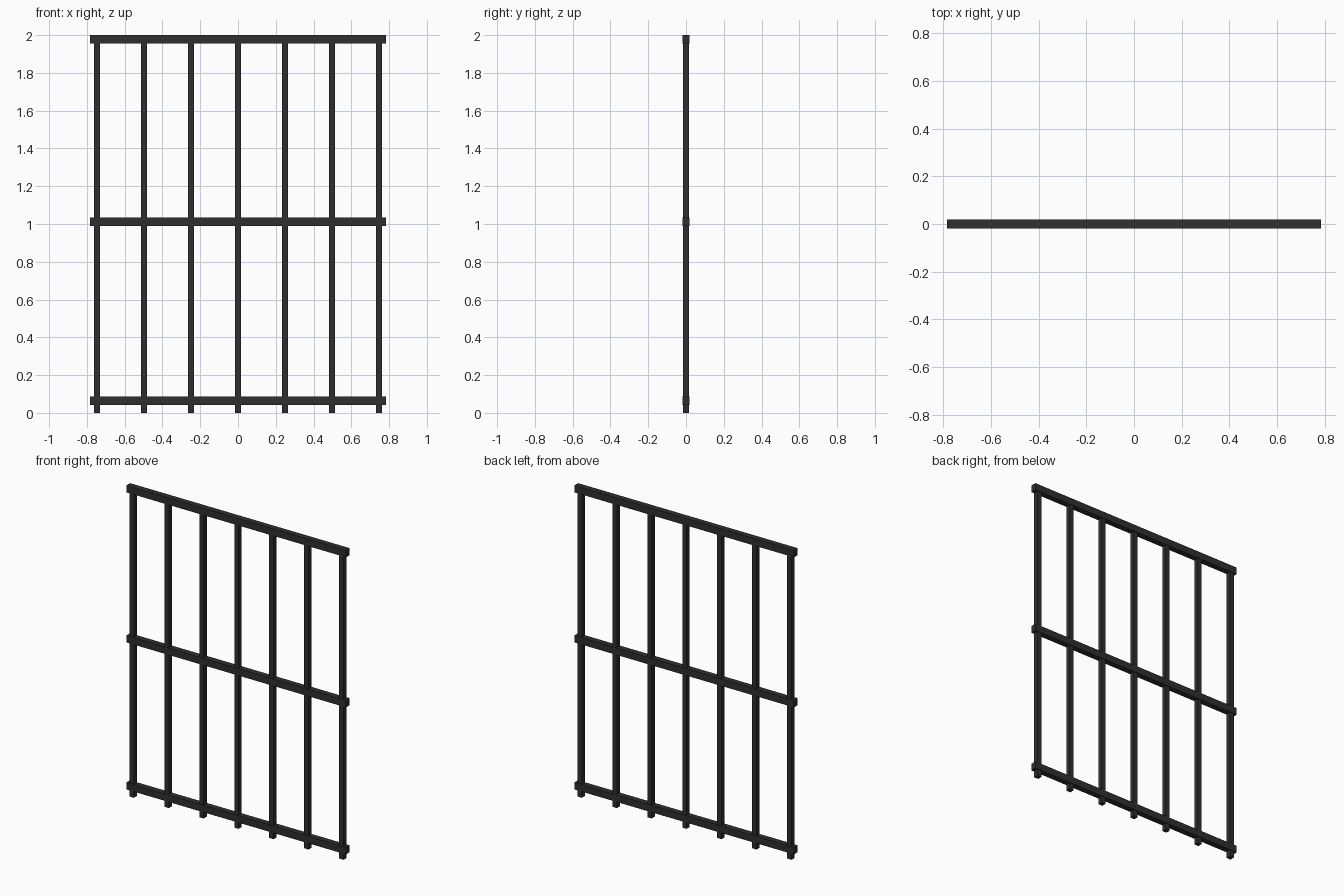
import bpy

if "Cube" in bpy.data.objects:
    bpy.data.objects.remove(bpy.data.objects["Cube"])

iron = bpy.data.materials.new("dark iron")
iron.diffuse_color = (0.028, 0.028, 0.030, 1)
iron.use_nodes = True
iron.node_tree.nodes["Principled BSDF"].inputs["Base Color"].default_value = iron.diffuse_color


def box(name, centre, size):
    bpy.ops.mesh.primitive_cube_add(size=1, location=centre)
    ob = bpy.context.object
    ob.name = name
    ob.scale = size
    bpy.ops.object.transform_apply(location=False, rotation=False, scale=True)
    ob.data.materials.append(iron)
    return ob


# horizontal rails
RAIL = 0.045
for name, z in (("bottom_rail", 0.064), ("middle_rail", 1.011), ("top_rail", 2 - RAIL / 2)):
    box(name, (0, 0, z), (1.565, 0.038, RAIL))

# seven evenly spaced upright bars, standing on the ground
BAR, TOP = 0.031, 1.975
for i in range(7):
    box(f"upright_bar_{i + 1}", ((i - 3) * 0.249, 0, TOP / 2), (BAR, BAR, TOP))
